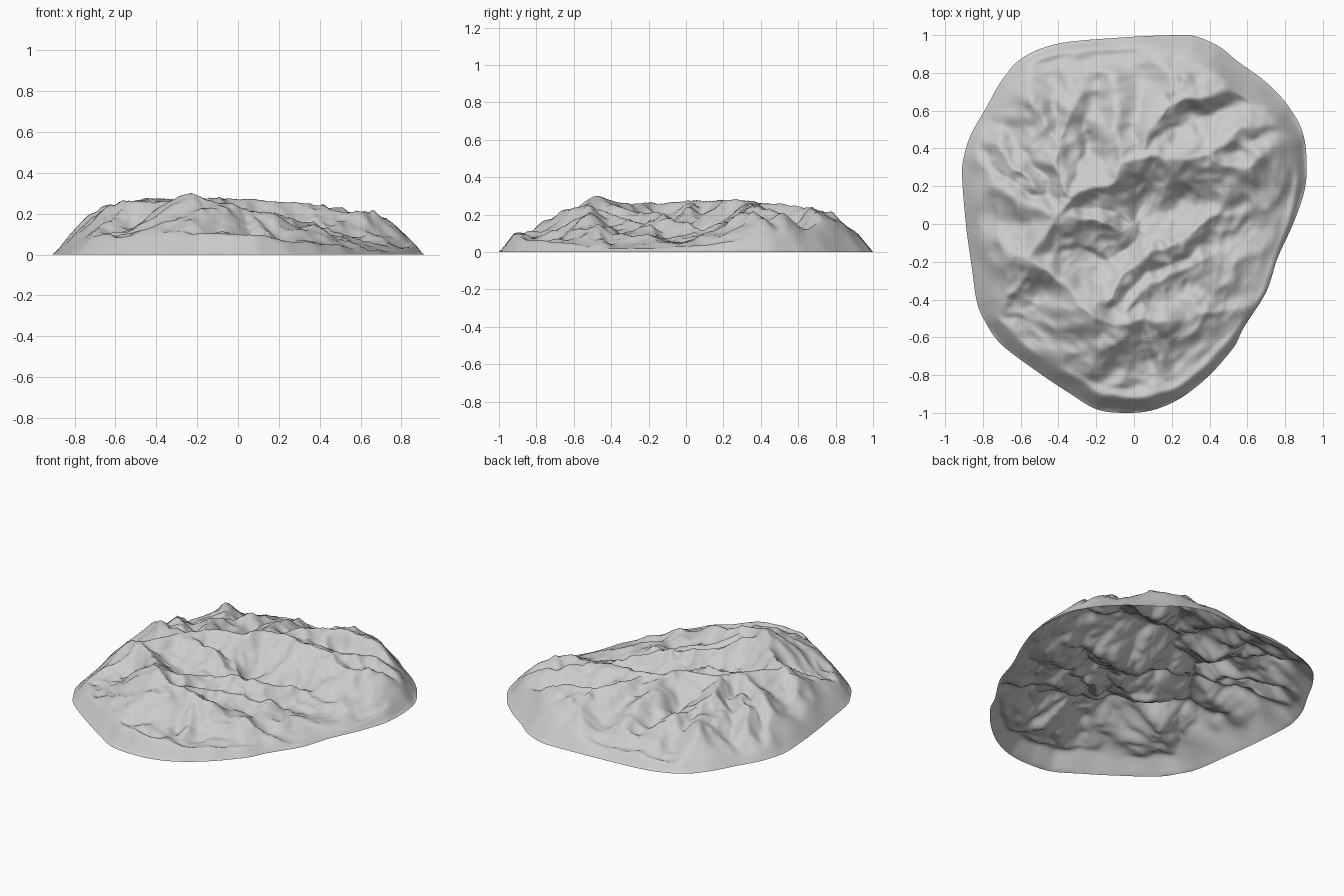
import bpy, bmesh, math
from mathutils import Vector, noise

if "Cube" in bpy.data.objects:
    bpy.data.objects.remove(bpy.data.objects["Cube"])

# coastline of the landform, seen from above
OUTLINE = [(-.91, .25), (-.90, .36), (-.86, .48), (-.78, .62), (-.70, .76), (-.59, .88),
           (-.40, .955), (-.1, .985), (.2, 1.0), (.32, .995), (.45, .94), (.55, .86),
           (.70, .75), (.82, .62), (.90, .46), (.91, .22), (.85, .02), (.76, -.18),
           (.70, -.36), (.58, -.55), (.53, -.65), (.40, -.80), (.25, -.92), (.10, -.985),
           (-.05, -1.0), (-.20, -.98), (-.35, -.89), (-.50, -.79), (-.70, -.64),
           (-.78, -.53), (-.83, -.42), (-.86, -.22), (-.89, 0)]

# crest lines as x, y, height
SOUTH = [
    [(-.7, -.08, .2), (-.56, -.2, .275), (-.4, -.27, .25), (-.22, -.5, .31), (.1, -.52, .21),
     (.4, -.48, .14), (.58, -.44, .07)],
    [(-.22, -.5, .3), (-.28, -.68, .18), (-.22, -.88, .06)],
    [(-.29, -.62, .2), (-.52, -.66, .08)],
    [(-.56, -.2, .27), (-.68, -.38, .17), (-.7, -.5, .08)],
    [(.05, -.53, .21), (.12, -.75, .13), (.18, -.86, .06)],
    [(-.22, -.46, .28), (-.05, -.26, .21), (.2, -.1, .19), (.46, .06, .12), (.65, .08, .06)],
    [(-.05, -.45, .22), (.1, -.32, .17), (.35, -.2, .14), (.6, -.08, .06)],
]
NORTH = [
    [(-.56, -.2, .27), (-.45, .0, .28), (-.35, .12, .28), (-.2, .2, .29), (-.06, .34, .28),
     (.3, .36, .255), (.6, .33, .225), (.72, .38, .18), (.82, .38, .09)],
    [(-.45, .0, .27), (-.2, .03, .245), (-.08, -.02, .19)],
    [(-.45, .05, .28), (-.62, .13, .24), (-.75, .2, .21), (-.84, .27, .08)],
    [(-.35, .12, .28), (-.4, .4, .25), (-.53, .62, .2), (-.58, .76, .11)],
    [(-.55, .2, .25), (-.72, .42, .14)],
    [(-.4, .45, .24), (-.3, .68, .18), (-.38, .82, .1)],
    [(-.06, .34, .28), (-.1, .6, .23), (-.14, .78, .15), (-.2, .9, .07)],
    [(.05, .36, .265), (.15, .6, .25), (.28, .72, .245), (.46, .7, .22), (.62, .64, .14)],
    [(.2, .66, .25), (.18, .82, .19), (.22, .9, .1)],
    [(.4, .37, .245), (.58, .5, .225), (.74, .53, .15)],
]
SEGMENTS = [(Vector(a), Vector(b)) for line in SOUTH + NORTH for a, b in zip(line, line[1:])]


def smooth_loop(points, steps):
    """Closed Catmull-Rom curve."""
    out, n = [], len(points)
    p = [Vector(q) for q in points]
    for i in range(n):
        a, b, c, d = (p[(i + k) % n] for k in (-1, 0, 1, 2))
        for s in range(steps):
            t = s / steps
            out.append(.5 * (2 * b + (c - a) * t + (2 * a - 5 * b + 4 * c - d) * t * t
                             + (3 * b - a - 3 * c + d) * t ** 3))
    return out


def nearest(px, py, a, b):
    """Distance to a segment in plan, and the parameter along it."""
    dx, dy = b[0] - a[0], b[1] - a[1]
    t = ((px - a[0]) * dx + (py - a[1]) * dy) / (dx * dx + dy * dy)
    t = min(1, max(0, t))
    return math.hypot(px - a[0] - t * dx, py - a[1] - t * dy), t


def ridged(x, y, seed):
    """Sharp-crested fractal noise, roughly -0.5 to 0.5."""
    total, amp, f = 0, .5, 4
    for _ in range(3):
        total += amp * (1 - 2.2 * abs(noise.noise(Vector((x * f, y * f, seed)))))
        amp, f = amp * .5, f * 2
    return total - .42


def height(x, y):
    edge = min(nearest(x, y, a, b)[0] for a, b in zip(OUTLINE, OUTLINE[1:] + OUTLINE[:1]))
    fade = min(1, edge / .15)
    # wobble the crest lines so they wander naturally
    wx = x + fade * (.05 * noise.noise(Vector((x * 5, y * 5, 3))) + .025 * noise.noise(Vector((x * 11, y * 11, 5))))
    wy = y + fade * (.05 * noise.noise(Vector((x * 5, y * 5, 8))) + .025 * noise.noise(Vector((x * 11, y * 11, 9))))
    crest = 0
    for a, b in SEGMENTS:
        d, t = nearest(wx, wy, a, b)
        crest = max(crest, a.z + (b.z - a.z) * t - .74 * d + .4 * d * d)
    floor = .1 * (1 - math.exp(-edge / .15))
    k = .02
    z = .5 * (crest + floor + math.sqrt((crest - floor) ** 2 + k * k)) - .005
    z += .06 * ridged(x, y, 1.7) * fade * (1 - .7 * min(1, max(0, (z - .22) / .06)))
    # soft limit so the flanks run down to the coastline
    cap = edge * (1.2 + .4 * noise.noise(Vector((x * 6, y * 6, 20))))
    k = .03 * fade
    return max(0, .5 * (z + cap - math.sqrt((z - cap) ** 2 + k * k)))


# terrain sheet: rings shrinking from the coastline to the middle, open underneath
coast = smooth_loop(OUTLINE, 7)
n, rings = len(coast), 72
bm = bmesh.new()
centre = bm.verts.new((0, 0, height(0, 0)))
previous = None
for r in range(1, rings + 1):
    s = (r / rings) ** .85
    loop = []
    for p in coast:
        x, y = p.x * s, p.y * s
        loop.append(bm.verts.new((x, y, height(x, y) if r < rings else 0)))
    for i in range(n):
        j = (i + 1) % n
        if previous:
            bm.faces.new((previous[i], loop[i], loop[j], previous[j]))
        else:
            bm.faces.new((centre, loop[i], loop[j]))
    previous = loop
bmesh.ops.recalc_face_normals(bm, faces=bm.faces)
if sum(f.normal.z for f in bm.faces) < 0:
    bmesh.ops.reverse_faces(bm, faces=bm.faces)
mesh = bpy.data.meshes.new("mountain_terrain")
bm.to_mesh(mesh)
bm.free()
terrain = bpy.data.objects.new("mountain_terrain", mesh)
bpy.context.collection.objects.link(terrain)
for f in mesh.polygons:
    f.use_smooth = True
